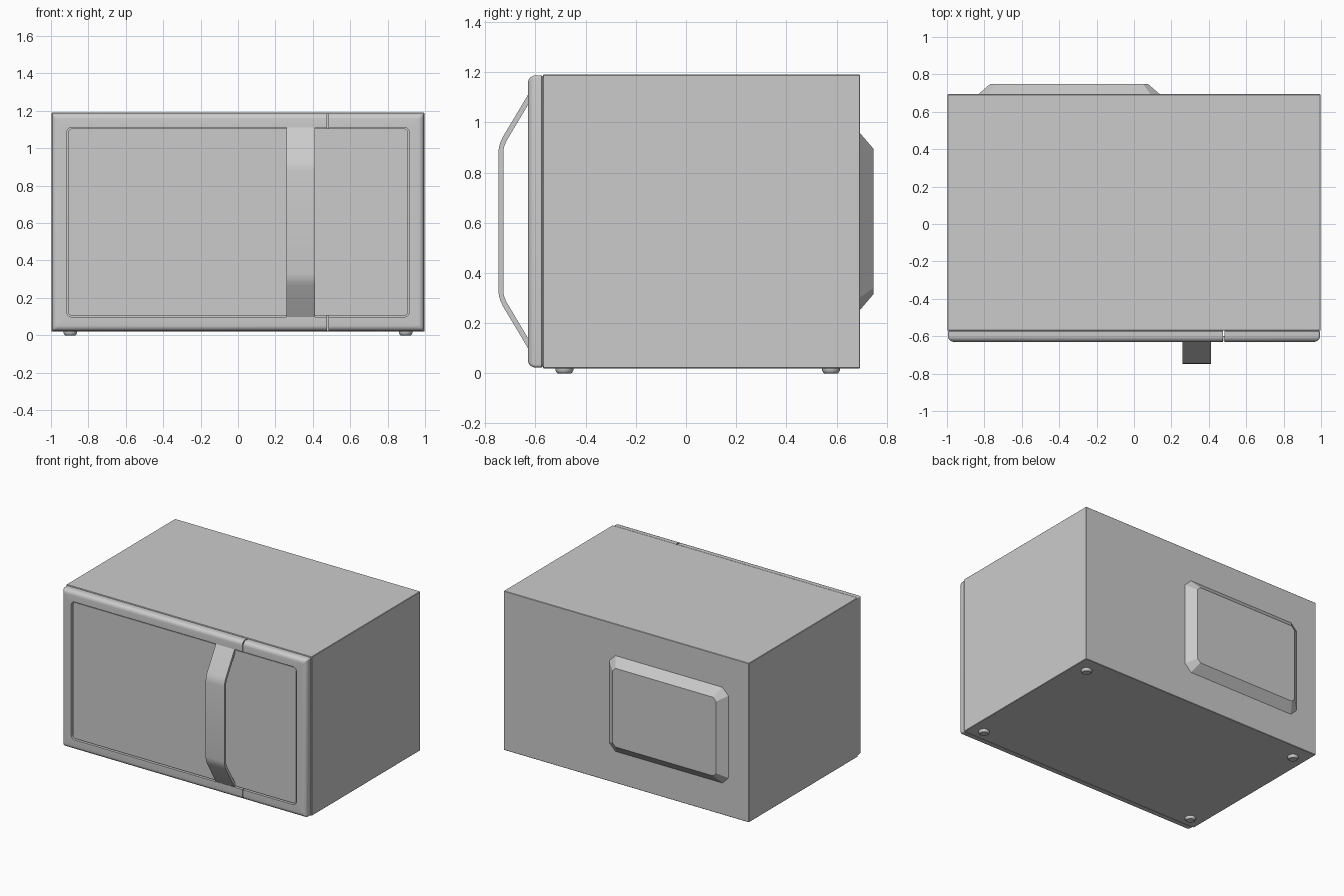
import bpy, bmesh
from math import cos, sin, pi
from mathutils import Vector

if "Cube" in bpy.data.objects:
    bpy.data.objects.remove(bpy.data.objects["Cube"])

MID_Z = 0.605  # height of the front panel's centre


def finish(name, bm, smooth=True):
    bmesh.ops.recalc_face_normals(bm, faces=bm.faces)
    mesh = bpy.data.meshes.new(name)
    bm.to_mesh(mesh)
    bm.free()
    ob = bpy.data.objects.new(name, mesh)
    bpy.context.collection.objects.link(ob)
    if smooth:
        bpy.ops.object.select_all(action='DESELECT')
        ob.select_set(True)
        bpy.context.view_layer.objects.active = ob
        bpy.ops.object.shade_smooth_by_angle(angle=0.6)
    return ob


def rounded_rect(cx, cz, hx, hz, r, y, seg=5):
    pts = []
    for k, (sx, sz) in enumerate(((1, 1), (-1, 1), (-1, -1), (1, -1))):
        for i in range(seg + 1):
            a = pi / 2 * (k + i / seg)
            pts.append(Vector((cx + sx * (hx - r) + r * cos(a), y,
                               cz + sz * (hz - r) + r * sin(a))))
    return pts


def loft(loops):
    """Skin a stack of equal loops and cap both ends."""
    bm = bmesh.new()
    rings = [[bm.verts.new(p) for p in loop] for loop in loops]
    n = len(rings[0])
    for a, b in zip(rings, rings[1:]):
        for i in range(n):
            j = (i + 1) % n
            bm.faces.new((a[i], a[j], b[j], b[i]))
    bm.faces.new(rings[0])
    bm.faces.new(rings[-1])
    return bm


def box(name, lo, hi, bevel):
    bm = bmesh.new()
    bmesh.ops.create_cube(bm, size=1)
    for v in bm.verts:
        v.co = [l + (c + 0.5) * (h - l) for c, l, h in zip(v.co, lo, hi)]
    bmesh.ops.bevel(bm, geom=bm.edges[:], offset=bevel, segments=1, affect='EDGES')
    return finish(name, bm, False)


def front_part(name, split_x, side):
    """Rounded front frame with a shallow recess, kept on one side of the split."""
    steps = [(0.005, -0.57), (0, -0.575)]
    steps += [(0.03 * (1 - cos(a)), -0.6 - 0.03 * sin(a))
              for a in (pi / 2 * i / 6 for i in range(7))]
    loops = [rounded_rect(0, MID_Z, 0.994 - d, 0.582 - d, 0.012, y) for d, y in steps]
    loops += [rounded_rect(0, MID_Z, 0.916, 0.507, 0.028, y) for y in (-0.63, -0.605)]
    bm = loft(loops)
    cut = bmesh.ops.bisect_plane(bm, geom=bm.verts[:] + bm.edges[:] + bm.faces[:],
                                 plane_co=(split_x, 0, 0), plane_no=(side, 0, 0),
                                 clear_outer=True)
    edges = [g for g in cut['geom_cut'] if isinstance(g, bmesh.types.BMEdge)]
    bmesh.ops.edgeloop_fill(bm, edges=edges)
    return finish(name, bm)


# main case
box("case", (-0.998, -0.57, 0.02), (0.998, 0.694, 1.19), 0.003)

# door frame and control-side frame, with a narrow gap between them
front_part("door_frame", 0.476, 1)
front_part("control_frame", 0.483, -1)

# flat front plate set in the recess, with a thin groove around it
finish("front_plate", loft([rounded_rect(0, MID_Z, 0.909, 0.5, 0.022, y)
                            for y in (-0.6, -0.622)]))

# bent strap handle, mirrored about the middle height
outer = [(-0.625, 1.118), (-0.729, 0.944), (-0.738, 0.925), (-0.745, 0.905), (-0.748, 0.88)]
inner = [(-0.728, 0.88), (-0.726, 0.9), (-0.72, 0.916), (-0.712, 0.932), (-0.625, 1.078)]


def flip(pts):
    return [(y, 2 * MID_Z - z) for y, z in reversed(pts)]


profile = outer + flip(outer) + flip(inner) + inner
finish("handle", loft([[Vector((x, y, z)) for y, z in profile] for x in (0.26, 0.412)]))

# raised cover on the back, with sloped sides
finish("back_cover", loft([
    rounded_rect(-0.347, MID_Z, 0.492, 0.357, 0.05, 0.685, 1),
    rounded_rect(-0.347, MID_Z, 0.485, 0.352, 0.05, 0.694, 1),
    rounded_rect(-0.347, MID_Z, 0.422, 0.289, 0.025, 0.748, 1)]), False)

# four feet
for sx, side in ((-1, "left"), (1, "right")):
    for y, end in ((-0.485, "front"), (0.578, "back")):
        rings = [[Vector((sx * 0.897 + r * cos(2 * pi * i / 24),
                          y + r * sin(2 * pi * i / 24), z)) for i in range(24)]
                 for r, z in ((0.036, 0.025), (0.036, 0.012), (0.031, 0.003), (0.027, 0.0))]
        finish(f"foot_{end}_{side}", loft(rings))
